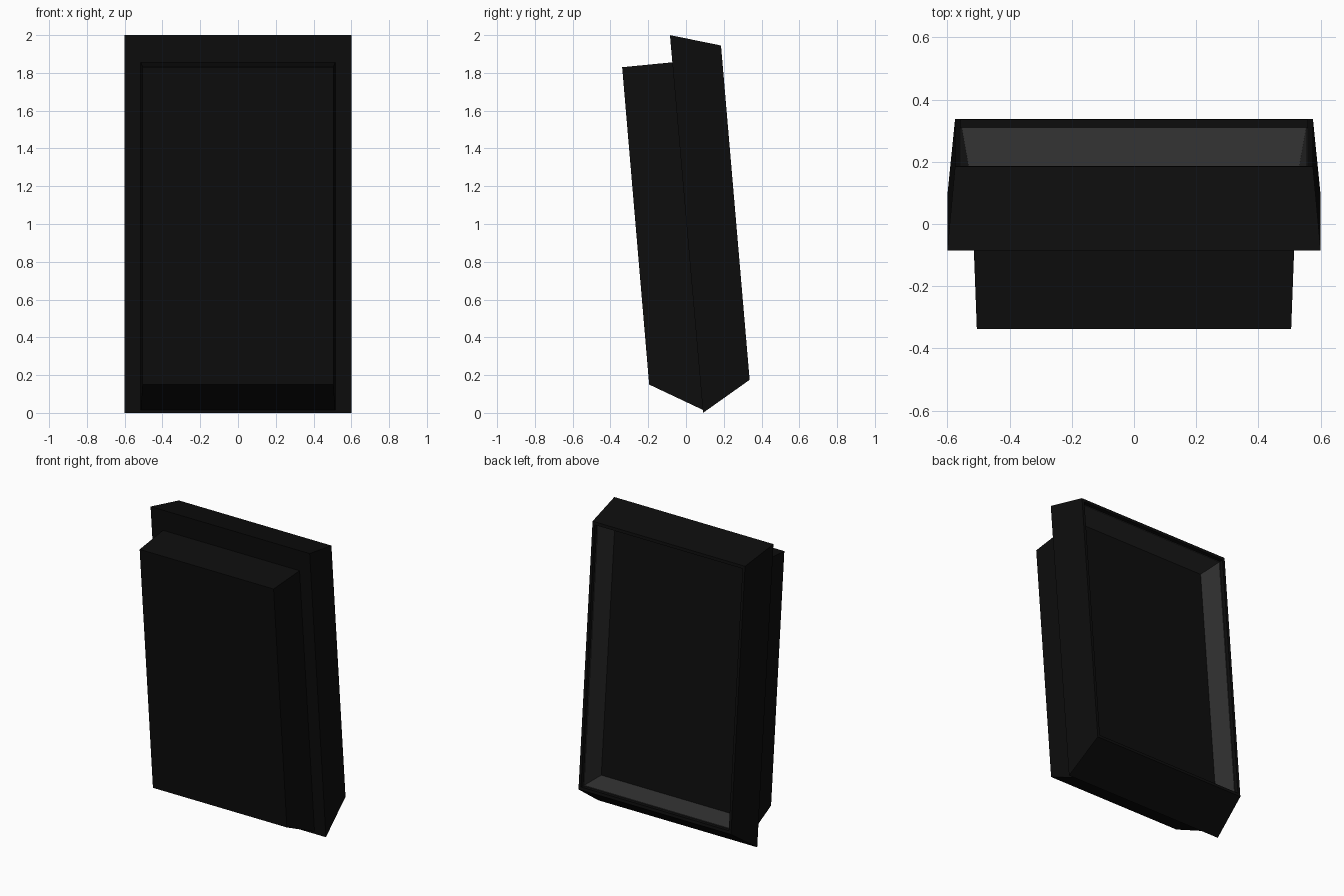
import bpy, bmesh

if "Cube" in bpy.data.objects:
    bpy.data.objects.remove(bpy.data.objects["Cube"])


def material(name, value):
    mat = bpy.data.materials.new(name)
    mat.diffuse_color = (value, value, value, 1)
    mat.use_nodes = True
    mat.node_tree.nodes["Principled BSDF"].inputs["Base Color"].default_value = mat.diffuse_color
    return mat


black = material("black_plastic", 0.004)
grey = material("dark_grey_lining", 0.03)


def lofted_box(name, sections, mats, cap_first=True, grey_bands=()):
    """Bridge rectangles given as (half width, top (y, z), bottom (y, z))."""
    bm = bmesh.new()
    loops = []
    for w, (ty, tz), (by, bz) in sections:
        loops.append([bm.verts.new(p) for p in
                      ((-w, by, bz), (w, by, bz), (w, ty, tz), (-w, ty, tz))])
    for band, (a, b) in enumerate(zip(loops, loops[1:])):
        for i in range(4):
            j = (i + 1) % 4
            face = bm.faces.new((a[i], b[i], b[j], a[j]))
            face.material_index = 1 if band in grey_bands else 0
    if cap_first:
        bm.faces.new(loops[0])
    bm.faces.new(loops[-1][::-1])
    bmesh.ops.recalc_face_normals(bm, faces=bm.faces)
    mesh = bpy.data.meshes.new(name)
    bm.to_mesh(mesh)
    bm.free()
    for m in mats:
        mesh.materials.append(m)
    obj = bpy.data.objects.new(name, mesh)
    bpy.context.collection.objects.link(obj)
    return obj


# Leaning rear frame: outer shell, rim, small step, lined recess and its floor
lofted_box("rear_frame", [
    (0.600, (-0.085, 2.000), (0.090, 0.000)),
    (0.575, (0.185, 1.945), (0.337, 0.175)),
    (0.557, (0.187, 1.925), (0.335, 0.195)),
    (0.557, (0.160, 1.923), (0.308, 0.193)),
    (0.553, (0.160, 1.919), (0.308, 0.197)),
    (0.527, (0.012, 1.887), (0.160, 0.217)),
], [black, grey], grey_bands=(3, 4))

# Narrower slab on the front; its open back is slightly sunk into the frame
slab = lofted_box("front_slab", [
    (0.505, (-0.338, 1.830), (-0.195, 0.150)),
    (0.515, (-0.072, 1.856), (0.089, 0.016)),
], [black])
